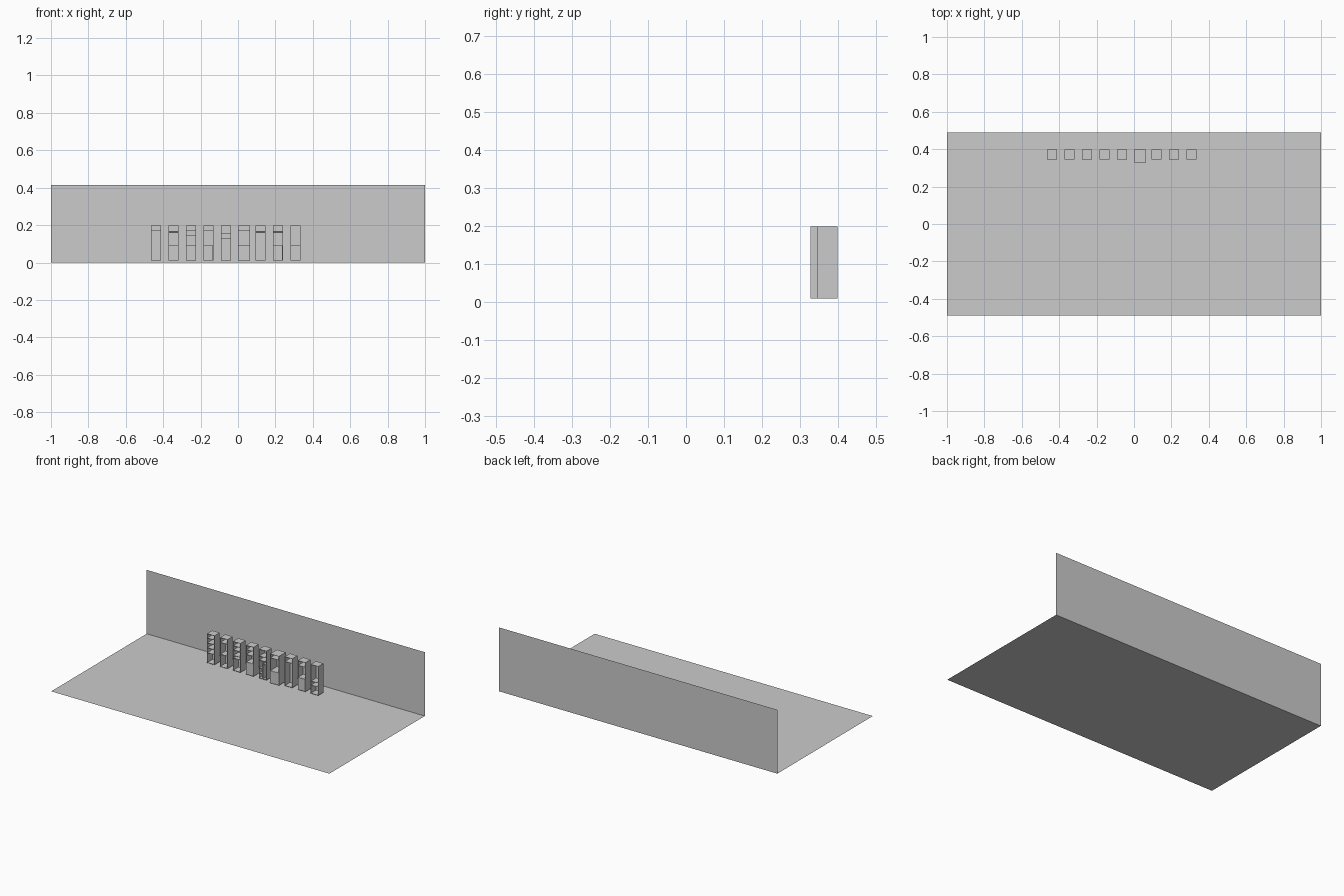
import bpy, bmesh
from mathutils import Matrix, Vector

if "Cube" in bpy.data.objects:
    bpy.data.objects.remove(bpy.data.objects["Cube"])

T = 0.0018                      # panel thickness
Z0, Z1, BACK = 0.01, 0.199, 0.399
DEPTH, WIDTH = 0.0535, 0.0535


def finish(bm, name):
    me = bpy.data.meshes.new(name)
    bm.to_mesh(me)
    bm.free()
    ob = bpy.data.objects.new(name, me)
    bpy.context.collection.objects.link(ob)
    return ob


def quad(name, pts):
    bm = bmesh.new()
    bm.faces.new([bm.verts.new(p) for p in pts])
    return finish(bm, name)


def box(bm, x0, x1, y0, y1, z0, z1):
    c = Vector(((x0 + x1) / 2, (y0 + y1) / 2, (z0 + z1) / 2))
    m = Matrix.Translation(c) @ Matrix.Diagonal((x1 - x0, y1 - y0, z1 - z0, 1))
    bmesh.ops.create_cube(bm, size=1, matrix=m)


def rail(bm, x0, x1, y, z, r=0.0016):
    m = Matrix.Translation(((x0 + x1) / 2, y, z)) @ Matrix.Rotation(1.5707963, 4, 'Y')
    bmesh.ops.create_cone(bm, cap_ends=True, segments=12, radius1=r, radius2=r,
                          depth=x1 - x0, matrix=m)


def cabinet(name, x, shelves=(), rod=None, front=None, divider=None, w=WIDTH, d=DEPTH):
    bm = bmesh.new()
    a, b, f = x, x + w, BACK - d
    # carcass: sides, bottom, top, back
    box(bm, a, a + T, f, BACK, Z0, Z1)
    box(bm, b - T, b, f, BACK, Z0, Z1)
    for z in (Z0, Z1 - T):
        box(bm, a + T, b - T, f, BACK, z, z + T)
    box(bm, a + T, b - T, BACK - T / 2, BACK, Z0 + T, Z1 - T)
    # shelves
    for z in shelves:
        box(bm, a + T, b - T, f + 0.001, BACK - T / 2, z - T / 2, z + T / 2)
    # hanging rail
    if rod:
        rail(bm, a + T, b - T, (f + BACK) / 2, rod)
    # upright between compartments, with half-width shelves on one side
    if divider:
        zt, halves = divider
        m = (a + b) / 2
        box(bm, m - T / 2, m + T / 2, f + 0.001, BACK - T / 2, Z0 + T, zt)
        for side, z in halves:
            l, r = (a + T, m - T / 2) if side < 0 else (m + T / 2, b - T)
            box(bm, l, r, f + 0.001, BACK - T / 2, z - T / 2, z + T / 2)
    # drawer or door fronts, flush with the carcass
    if front:
        top, n = front
        h = (top - Z0 - T) / n
        for i in range(n):
            z = Z0 + T + i * h
            box(bm, a + T + 0.0005, b - T - 0.0005, f + 0.0005, f + 0.0005 + T,
                z + 0.0003, z + h - 0.0003)
    return finish(bm, name)


# room
X, Y, H = 1.0, 0.49, 0.415
quad("floor", [(-X, -Y, 0), (X, -Y, 0), (X, Y, 0), (-X, Y, 0)])
quad("back_wall", [(-X, Y, 0), (X, Y, 0), (X, Y, H), (-X, Y, H)])

# row of wardrobe modules
cabinet("open_shelf_unit", -0.465, (0.170, 0.139, 0.107, 0.075))
cabinet("double_hanging_unit", -0.371, (0.167, 0.09), rod=0.161)
cabinet("shelf_unit", -0.278, (0.170, 0.143, 0.107, 0.09))
cabinet("shelf_door_unit", -0.184, (0.170, 0.139, 0.09), front=(0.089, 1))
cabinet("divided_unit", -0.091, (0.153, 0.127),
        divider=(0.126, [(-1, 0.075), (1, 0.107), (-1, 0.043)]))
cabinet("deep_door_unit", 0.001, (0.173, 0.09), front=(0.089, 1), w=0.063, d=0.071)
cabinet("long_hanging_unit", 0.094, (0.167,), rod=0.161)
cabinet("hanging_door_unit", 0.188, (0.167, 0.09), rod=0.161, front=(0.089, 1))
cabinet("low_shelf_unit", 0.281, (0.09, 0.064))
